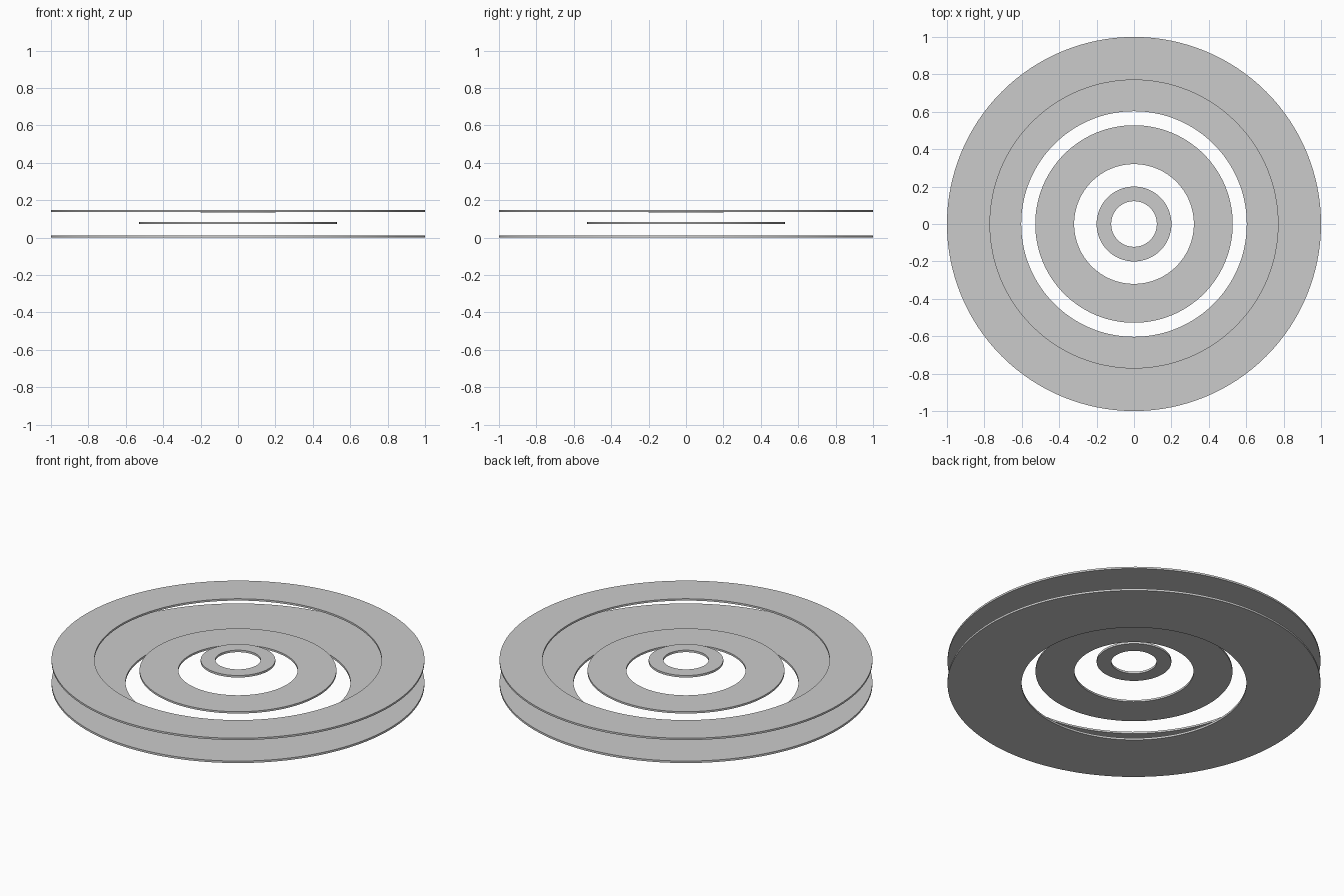
import bpy, bmesh, math

if "Cube" in bpy.data.objects:
    bpy.data.objects.remove(bpy.data.objects["Cube"])

SEGMENTS = 128


def ring(name, inner, outer, z0, z1):
    """Flat washer with a rectangular section revolved about z."""
    bm = bmesh.new()
    loops = []
    for r, z in ((inner, z0), (outer, z0), (outer, z1), (inner, z1)):
        loops.append([bm.verts.new((r * math.cos(a), r * math.sin(a), z))
                      for a in (2 * math.pi * i / SEGMENTS for i in range(SEGMENTS))])
    for k in range(4):
        a, b = loops[k], loops[(k + 1) % 4]
        for i in range(SEGMENTS):
            j = (i + 1) % SEGMENTS
            bm.faces.new((a[i], a[j], b[j], b[i]))
    bmesh.ops.recalc_face_normals(bm, faces=bm.faces)
    mesh = bpy.data.meshes.new(name)
    bm.to_mesh(mesh)
    bm.free()
    obj = bpy.data.objects.new(name, mesh)
    bpy.context.collection.objects.link(obj)
    bpy.ops.object.select_all(action='DESELECT')
    obj.select_set(True)
    bpy.context.view_layer.objects.active = obj
    bpy.ops.object.shade_smooth_by_angle(angle=math.radians(30))
    return obj


# Wide ring on the ground
ring("bottom_ring", 0.603, 1.0, 0.0, 0.012)
# Mid-height ring
ring("middle_ring", 0.32, 0.528, 0.073, 0.084)
# Narrow outer ring at the top
ring("top_ring", 0.77, 1.0, 0.136, 0.147)
# Small ring in the centre
ring("centre_ring", 0.122, 0.2, 0.133, 0.145)
